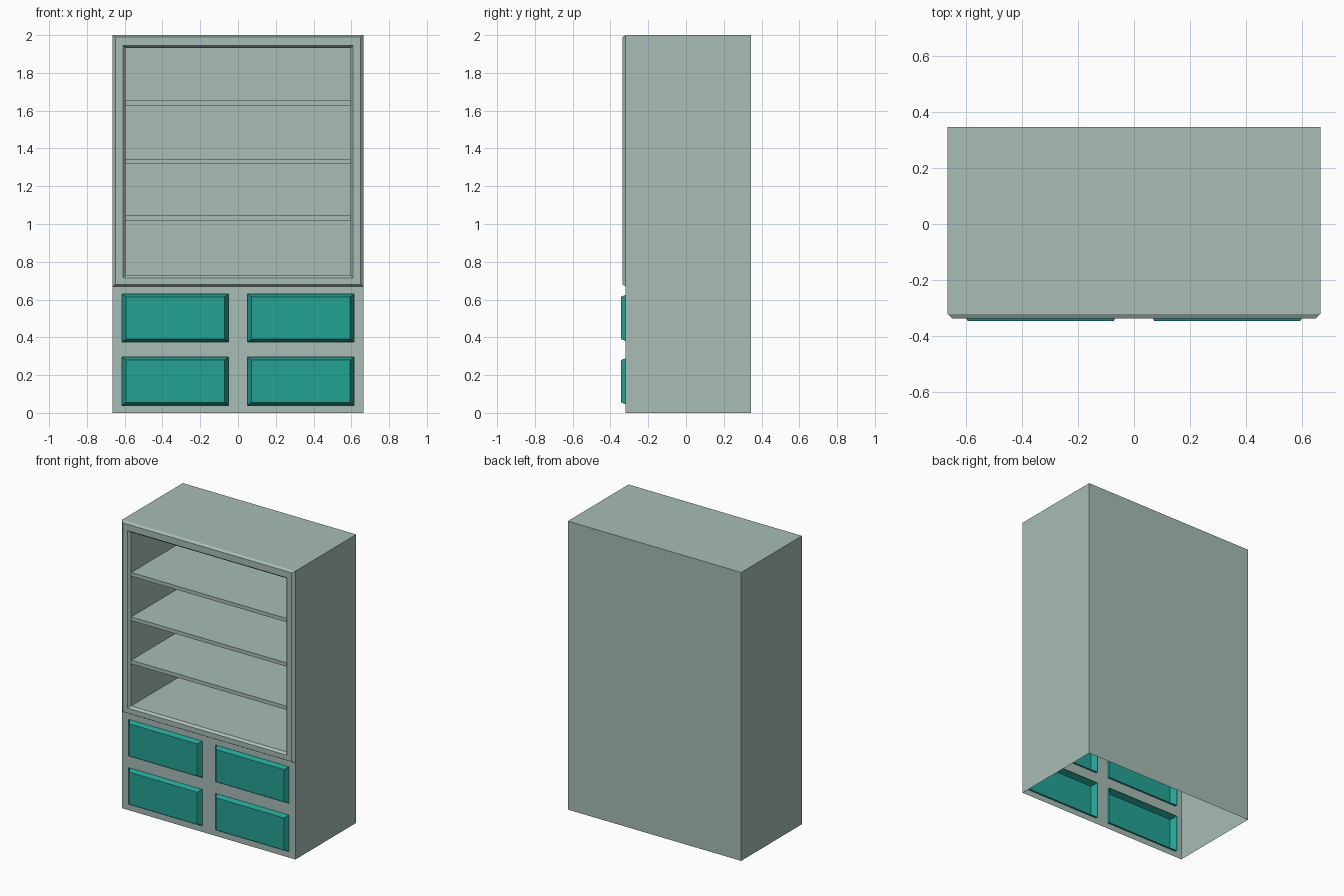
import bpy, bmesh

if "Cube" in bpy.data.objects:
    bpy.data.objects.remove(bpy.data.objects["Cube"])

def material(name, rgb):
    m = bpy.data.materials.new(name)
    m.diffuse_color = (*rgb, 1)
    m.use_nodes = True
    m.node_tree.nodes["Principled BSDF"].inputs["Base Color"].default_value = m.diffuse_color
    return m

GREY = material("sage grey", (0.392, 0.503, 0.468))
TEAL = material("teal", (0.017, 0.366, 0.296))

W, BACK, FRONT, TOP = 0.665, 0.345, -0.32, 2.0
SPLIT = 0.67          # height where the shelf frame starts
INNER_BACK = 0.30     # back wall of the shelf cavity

def finish(bm, name, mat):
    mesh = bpy.data.meshes.new(name)
    bm.to_mesh(mesh)
    bm.free()
    mesh.materials.append(mat)
    ob = bpy.data.objects.new(name, mesh)
    bpy.context.collection.objects.link(ob)
    return ob

def face(bm, pts):
    bm.faces.new([bm.verts.new(p) for p in pts])

def nested(name, loops, mat):
    """Skin over front-facing rectangles (x0, x1, z0, z1, y), last one capped."""
    bm = bmesh.new()
    rings = [[bm.verts.new(p) for p in ((x0, y, z0), (x1, y, z0), (x1, y, z1), (x0, y, z1))]
             for x0, x1, z0, z1, y in loops]
    for a, b in zip(rings, rings[1:]):
        for i in range(4):
            j = (i + 1) % 4
            bm.faces.new((a[i], a[j], b[j], b[i]))
    bm.faces.new(rings[-1])
    return finish(bm, name, mat)

# Outer carcass: sides, top and back, open underneath
bm = bmesh.new()
face(bm, [(-W, FRONT, 0), (-W, FRONT, TOP), (-W, BACK, TOP), (-W, BACK, 0)])
face(bm, [(W, FRONT, 0), (W, BACK, 0), (W, BACK, TOP), (W, FRONT, TOP)])
face(bm, [(-W, FRONT, TOP), (W, FRONT, TOP), (W, BACK, TOP), (-W, BACK, TOP)])
face(bm, [(-W, BACK, 0), (-W, BACK, TOP), (W, BACK, TOP), (W, BACK, 0)])
bmesh.ops.remove_doubles(bm, verts=bm.verts, dist=1e-5)
finish(bm, "carcass", GREY)

# Lower front panel with four drawer openings
xs = [-W, -0.615, -0.05, 0.05, 0.615, W]
zs = [0, 0.04, 0.295, 0.375, 0.63, SPLIT]
bm = bmesh.new()
for i in range(5):
    for j in range(5):
        if i % 2 and j % 2:
            continue
        face(bm, [(xs[i], FRONT, zs[j]), (xs[i + 1], FRONT, zs[j]),
                  (xs[i + 1], FRONT, zs[j + 1]), (xs[i], FRONT, zs[j + 1])])
bmesh.ops.remove_doubles(bm, verts=bm.verts, dist=1e-5)
finish(bm, "drawer_panel", GREY)

# Drawers: shallow groove, then a bevelled raised front
for i in (1, 3):
    for j in (1, 3):
        x0, x1, z0, z1 = xs[i], xs[i + 1], zs[j], zs[j + 1]
        nested("drawer_front", [
            (x0, x1, z0, z1, FRONT),
            (x0, x1, z0, z1, FRONT + 0.015),
            (x0 + 0.022, x1 - 0.022, z0 + 0.016, z1 - 0.016, -0.345)], TEAL)

# Raised shelf frame running into the shelf cavity
nested("shelf_frame", [
    (-W, W, SPLIT, TOP, FRONT),
    (-0.648, 0.648, SPLIT + 0.01, TOP - 0.01, -0.337),
    (-0.61, 0.61, 0.715, 1.945, -0.337),
    (-0.595, 0.595, 0.728, 1.932, FRONT),
    (-0.595, 0.595, 0.728, 1.932, INNER_BACK)], GREY)

# Shelves
for z in (1.032, 1.332, 1.64):
    bm = bmesh.new()
    bmesh.ops.create_cube(bm, size=1)
    bmesh.ops.scale(bm, vec=(1.19, INNER_BACK - FRONT, 0.026), verts=bm.verts)
    bmesh.ops.translate(bm, vec=(0, (INNER_BACK + FRONT) / 2, z), verts=bm.verts)
    finish(bm, "shelf", GREY)
